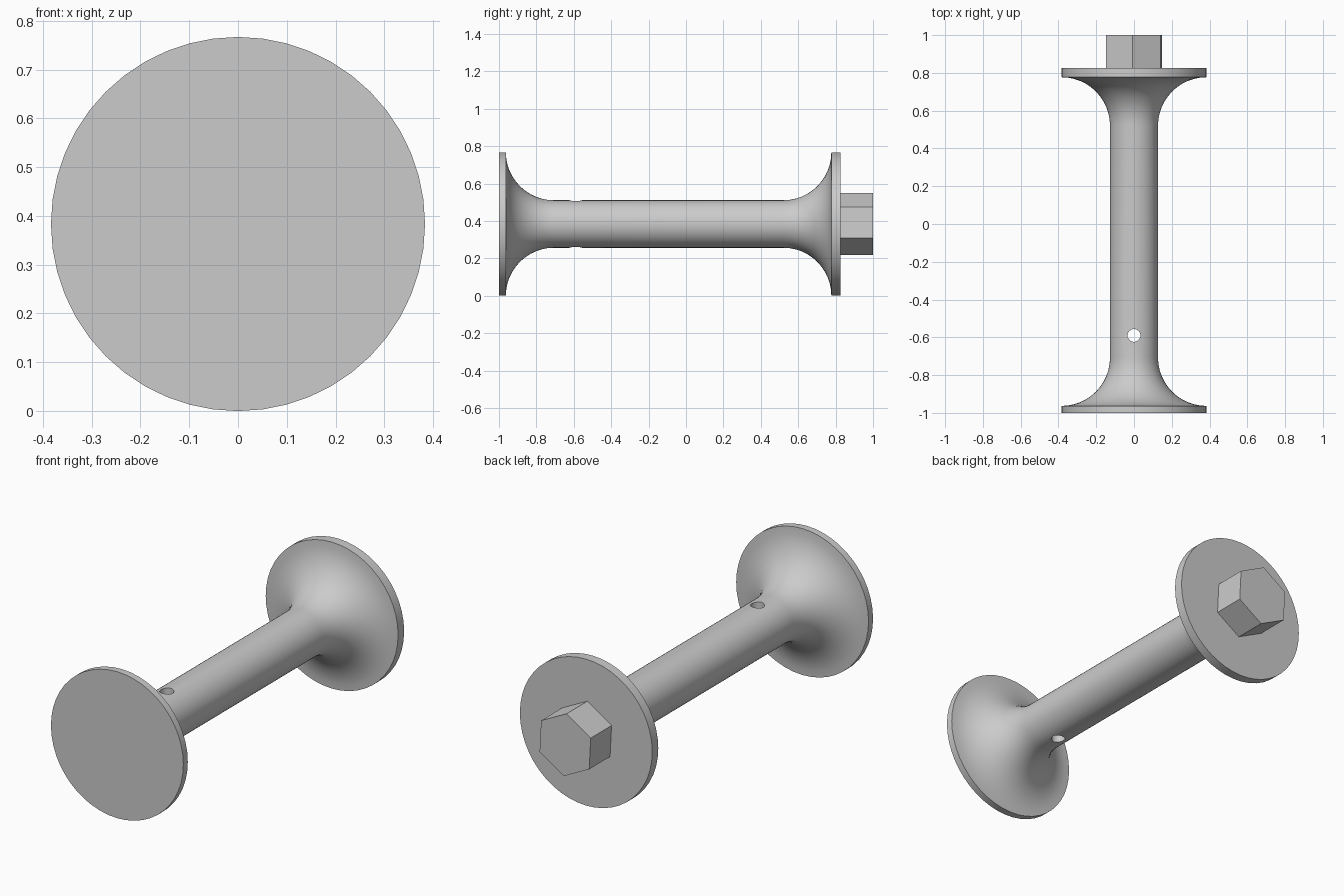
import bpy, bmesh
from math import sin, cos, pi, radians
from mathutils import Matrix, Vector

if "Cube" in bpy.data.objects:
    bpy.data.objects.remove(bpy.data.objects["Cube"])

SIDES = 48
R = 0.3835          # flange radius, also height of the axis
SHAFT = 0.127       # shaft radius
FLARE = R - SHAFT   # radius of the concave flare
STEPS = 12


def new_object(name, bm):
    bmesh.ops.recalc_face_normals(bm, faces=bm.faces)
    mesh = bpy.data.meshes.new(name)
    bm.to_mesh(mesh)
    bm.free()
    ob = bpy.data.objects.new(name, mesh)
    bpy.context.collection.objects.link(ob)
    return ob


def cylinder(name, radius, sides, matrix, depth):
    bm = bmesh.new()
    bmesh.ops.create_cone(bm, cap_ends=True, segments=sides, radius1=radius,
                          radius2=radius, depth=depth, matrix=matrix)
    return new_object(name, bm)


def flare(y_rim, direction):
    """Quarter arc (y, radius) from the flange rim to the shaft."""
    y_c = y_rim + direction * FLARE
    return [(y_c - direction * FLARE * cos(a), R - FLARE * sin(a))
            for a in (pi / 2 * i / STEPS for i in range(STEPS + 1))]


# Spool: flange, flare, shaft, flare, flange as one turned body
profile = [(-1.0, R)] + flare(-0.963, 1) + flare(0.777, -1)[::-1] + [(0.827, R)]
bm = bmesh.new()
rings = [[bm.verts.new((r * cos(2 * pi * i / SIDES), y, R + r * sin(2 * pi * i / SIDES)))
          for i in range(SIDES)] for y, r in profile]
for a, b in zip(rings, rings[1:]):
    for i in range(SIDES):
        j = (i + 1) % SIDES
        bm.faces.new((a[i], a[j], b[j], b[i]))
bm.faces.new(rings[0])
bm.faces.new(rings[-1])
spool = new_object("spool", bm)

# Cross hole through the shaft
cutter = cylinder("hole_cutter", 0.034, 24, Matrix.Translation((0, -0.59, R)), 0.6)
cutter.hide_render = True
cutter.display_type = 'WIRE'
mod = spool.modifiers.new("cross_hole", 'BOOLEAN')
mod.operation = 'DIFFERENCE'
mod.solver = 'EXACT'
mod.object = cutter

# Hexagonal drive head, turned slightly about the axis
bm = bmesh.new()
back, front = [[bm.verts.new((0.166 * cos(radians(33 + 60 * i)), y,
                              R + 0.166 * sin(radians(33 + 60 * i))))
                for i in range(6)] for y in (1.0, 0.82)]
bm.faces.new(back)
bm.faces.new(front)
for i in range(6):
    j = (i + 1) % 6
    bm.faces.new((back[i], back[j], front[j], front[i]))
new_object("hex_head", bm)

# Bake the hole so the cutter can go, then shade the turned surface
bpy.context.view_layer.objects.active = spool
spool.select_set(True)
bpy.ops.object.modifier_apply(modifier=mod.name)
bpy.data.objects.remove(cutter)
bpy.ops.object.shade_smooth_by_angle(angle=radians(30))
